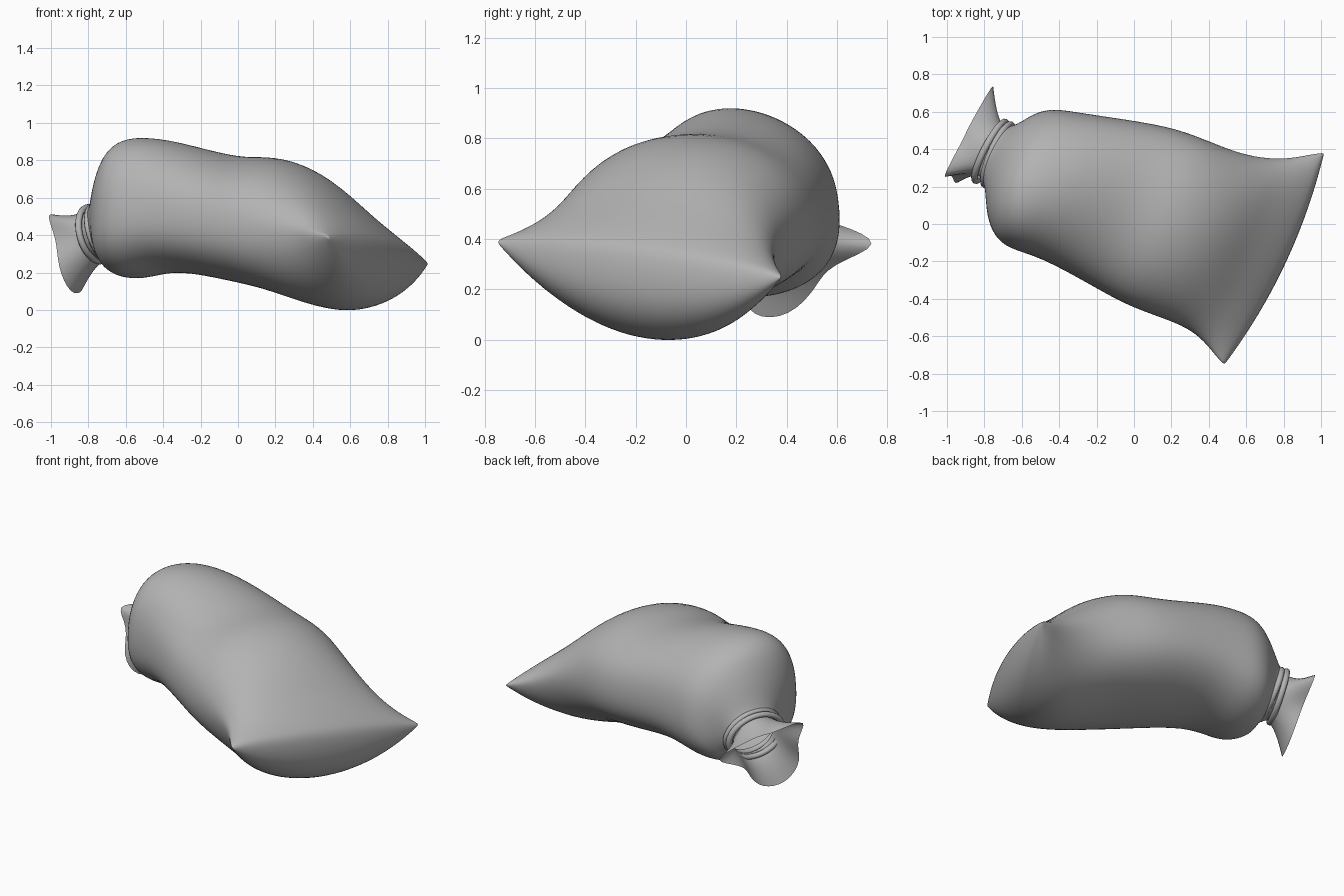
import bpy, math
from mathutils import Matrix

if "Cube" in bpy.data.objects:
    bpy.data.objects.remove(bpy.data.objects["Cube"])

# The sack lies along its own u axis, turned in plan
TURN = Matrix.Rotation(math.radians(-25.2), 4, 'Z')

# Dark grey cloth
CLOTH = bpy.data.materials.new("grey_cloth")
CLOTH.diffuse_color = (.45, .45, .45, 1)
CLOTH.use_nodes = True
CLOTH.node_tree.nodes["Principled BSDF"].inputs["Base Color"].default_value = CLOTH.diffuse_color


def ramp(u, a, b):
    return max(0.0, min(1.0, (u - a) / (b - a)))


def loft(name, rings, close_end=False):
    n = len(rings[0])
    verts = [p for r in rings for p in r]
    faces = []
    for k in range(len(rings) - 1):
        for i in range(n):
            j = (i + 1) % n
            faces.append((k * n + i, k * n + j, (k + 1) * n + j, (k + 1) * n + i))
    if close_end:  # stitch upper half of the last ring to the lower half
        b = (len(rings) - 1) * n
        h = n // 2
        faces.append((b, b + 1, b + n - 1))
        for i in range(1, h - 1):
            faces.append((b + i, b + i + 1, b + n - i - 1, b + n - i))
        faces.append((b + h - 1, b + h, b + h + 1))
    me = bpy.data.meshes.new(name)
    me.from_pydata(verts, [], faces)
    me.shade_smooth()
    me.materials.append(CLOTH)
    ob = bpy.data.objects.new(name, me)
    bpy.context.collection.objects.link(ob)
    ob.matrix_world = TURN
    sub = ob.modifiers.new("soft", 'SUBSURF')
    sub.levels = sub.render_levels = 2
    return ob


# Sack body sections: u, v min, v max, edge z, top z, bottom z
SECTIONS = [
    (-.86, -.12, .17, .40, .53, .27),
    (-.81, -.14, .19, .41, .57, .26),
    (-.775, -.21, .24, .43, .70, .24),
    (-.73, -.30, .32, .45, .85, .195),
    (-.65, -.38, .38, .48, .91, .165),
    (-.55, -.41, .41, .50, .93, .165),
    (-.38, -.375, .46, .50, .91, .215),
    (-.05, -.40, .56, .46, .81, .15),
    (.15, -.415, .575, .45, .83, .11),
    (.35, -.395, .585, .42, .775, .035),
    (.50, -.385, .625, .38, .67, -.005),
    (.61, -.415, .68, .35, .56, -.005),
    (.715, -.455, .74, .335, .47, .035),
    (.79, -.475, .77, .33, .40, .11),
    (.825, -.48, .785, .32, .35, .21),
]
N = 24
rings = []
for u, v0, v1, ze, zt, zb in SECTIONS:
    pinch = ramp(u, .15, .7)               # side edges pinch into corners
    tilt = -.07 * ramp(u, .2, .75)         # one corner droops
    bow = .068 * ramp(u, .65, .82)         # end seam bulges outwards
    lean = .25 * ramp(-u, .75, .81)        # neck points slightly down
    shift = .07 * ramp(-u, .1, .5) * ramp(u, -.78, -.7)  # hump leans forward
    ring = []
    for i in range(N):
        a = 2 * math.pi * i / N
        c, s = math.cos(a), math.sin(a)
        sharp = .85 + (.5 if s > 0 else .35) * pinch
        dz = ((zt if s > 0 else zb) - ze) * abs(s) ** sharp
        dv = -shift * s * s if s > 0 else 0
        ring.append((u - bow * c * c - lean * dz,
                     (v0 + v1) / 2 + (v1 - v0) / 2 * c + dv, ze + tilt * c + dz))
    rings.append(ring)
loft("sack_body", rings, True)

# Flared, folded mouth beyond the tie
FLARE = [.41, .17, .12, .10, .13, .31, .18, .30, .35, .29, .20, .16]
rings = []
for k in range(5):
    t = k / 4
    blend = t ** 1.5
    ring = []
    for i, f in enumerate(FLARE):
        a = 2 * math.pi * i / len(FLARE)
        r = .14 * (1 - blend) + f * blend
        dz = r * math.sin(a)
        ring.append((-.83 - .165 * t - .25 * dz, .025 + r * math.cos(a),
                     .405 - .025 * t + dz))
    rings.append(ring)
loft("sack_mouth", rings)

# Cord wrapped twice around the neck
for k in range(2):
    bpy.ops.mesh.primitive_torus_add(major_segments=36, minor_segments=10,
                                     major_radius=.17, minor_radius=.018)
    cord = bpy.context.object
    cord.name = "neck_cord_%d" % (k + 1)
    cord.matrix_world = (TURN @ Matrix.Translation((-.815 - .045 * k, .025, .415 - .01 * k))
                         @ Matrix.Rotation(math.radians(2 - 4 * k), 4, 'Z')
                         @ Matrix.Rotation(math.radians(74 + 3 * k), 4, 'Y')
                         @ Matrix.Diagonal((.88, 1.03, 1, 1)))
    cord.data.shade_smooth()
    cord.data.materials.append(CLOTH)
